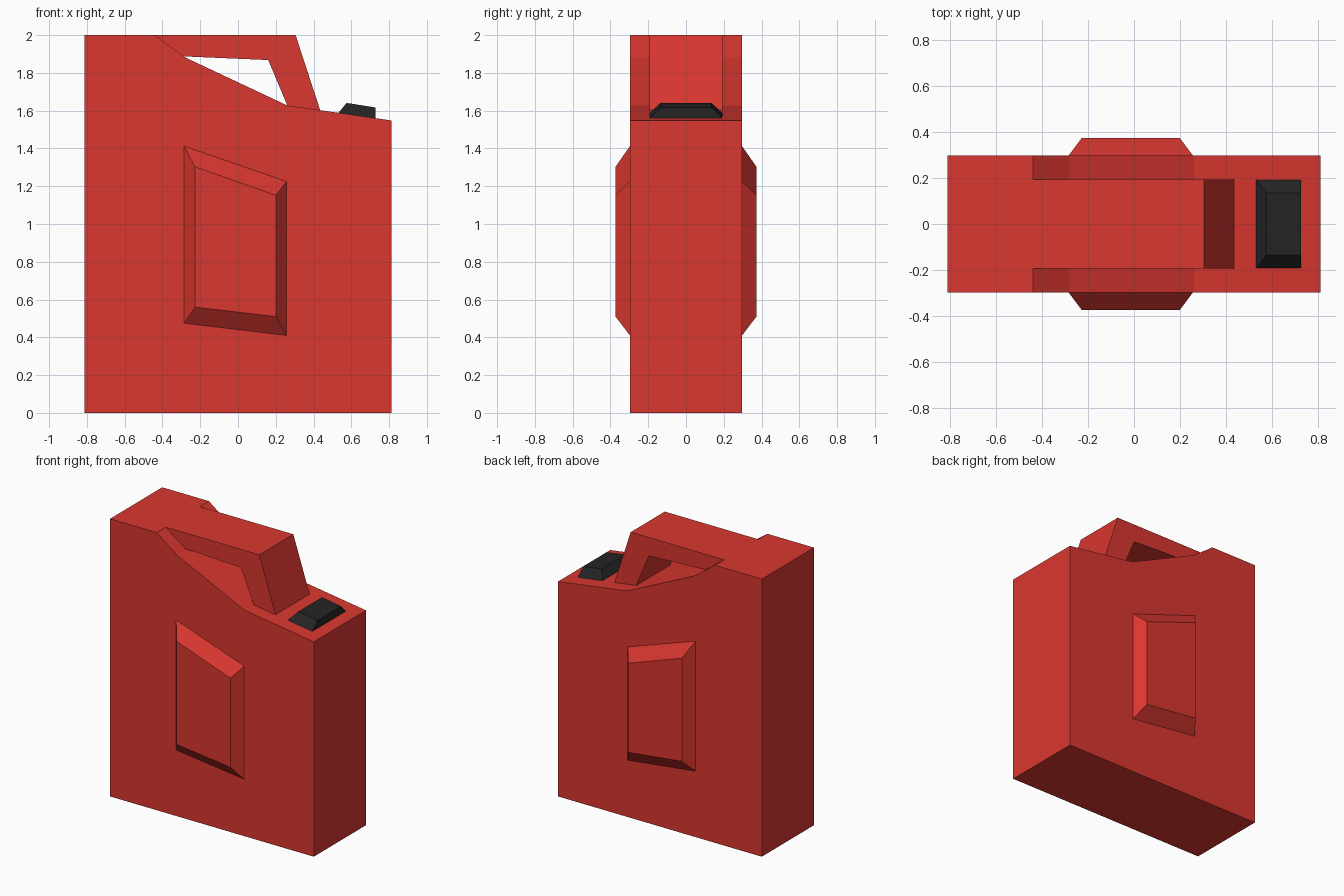
import bpy
import bmesh

default = bpy.data.objects.get("Cube")
if default:
    bpy.data.objects.remove(default, do_unlink=True)


def make_material(name, color):
    mat = bpy.data.materials.new(name)
    mat.use_nodes = True
    mat.diffuse_color = (*color, 1)
    mat.node_tree.nodes["Principled BSDF"].inputs["Base Color"].default_value = (*color, 1)
    return mat


def loft(name, mat, lower, upper):
    """Closed solid between two matching rings of points."""
    bm = bmesh.new()
    a = [bm.verts.new(p) for p in lower]
    b = [bm.verts.new(p) for p in upper]
    bm.faces.new(a)
    bm.faces.new(b)
    for i in range(len(a)):
        j = (i + 1) % len(a)
        bm.faces.new((a[i], a[j], b[j], b[i]))
    bmesh.ops.recalc_face_normals(bm, faces=bm.faces)
    mesh = bpy.data.meshes.new(name)
    bm.to_mesh(mesh)
    bm.free()
    mesh.materials.append(mat)
    obj = bpy.data.objects.new(name, mesh)
    bpy.context.collection.objects.link(obj)
    return obj


def ring(profile, y):
    return [(x, y, z) for x, z in profile]


red = make_material("red plastic", (0.7, 0.038, 0.029))
black = make_material("black cap", (0.018, 0.018, 0.018))

# Body: side profile extruded through the depth
half_depth = 0.297
body = [(-0.812, 0), (0.812, 0), (0.812, 1.548), (0.26, 1.628),
        (-0.28, 1.882), (-0.44, 2), (-0.812, 2)]
loft("can_body", red, ring(body, -half_depth), ring(body, half_depth))

# Carrying handle: narrower loop, its ends sunk slightly into the body
handle = [(-0.44, 2), (0.305, 2), (0.435, 1.603), (0.435, 1.58), (0.26, 1.6),
          (0.26, 1.63), (0.16, 1.868), (-0.28, 1.887), (-0.3, 1.886)]
loft("handle", red, ring(handle, -0.194), ring(handle, 0.194))

# Raised bevelled panels on the front and back
panel_base = [(-0.285, 1.412), (0.257, 1.225), (0.257, 0.41), (-0.285, 0.475)]
panel_top = [(-0.228, 1.303), (0.2, 1.152), (0.2, 0.51), (-0.228, 0.56)]
for name, side in (("front_panel", -1), ("back_panel", 1)):
    loft(name, red, ring(panel_base, side * half_depth), ring(panel_top, side * 0.373))

# Filler cap: tapered block lying on the sloped shoulder
cap_base = [(0.53, -0.194, 1.587), (0.727, -0.194, 1.558),
            (0.727, 0.194, 1.558), (0.53, 0.194, 1.587)]
cap_top = [(0.575, -0.135, 1.641), (0.727, -0.135, 1.617),
           (0.727, 0.135, 1.617), (0.575, 0.135, 1.641)]
loft("filler_cap", black, cap_base, cap_top)
